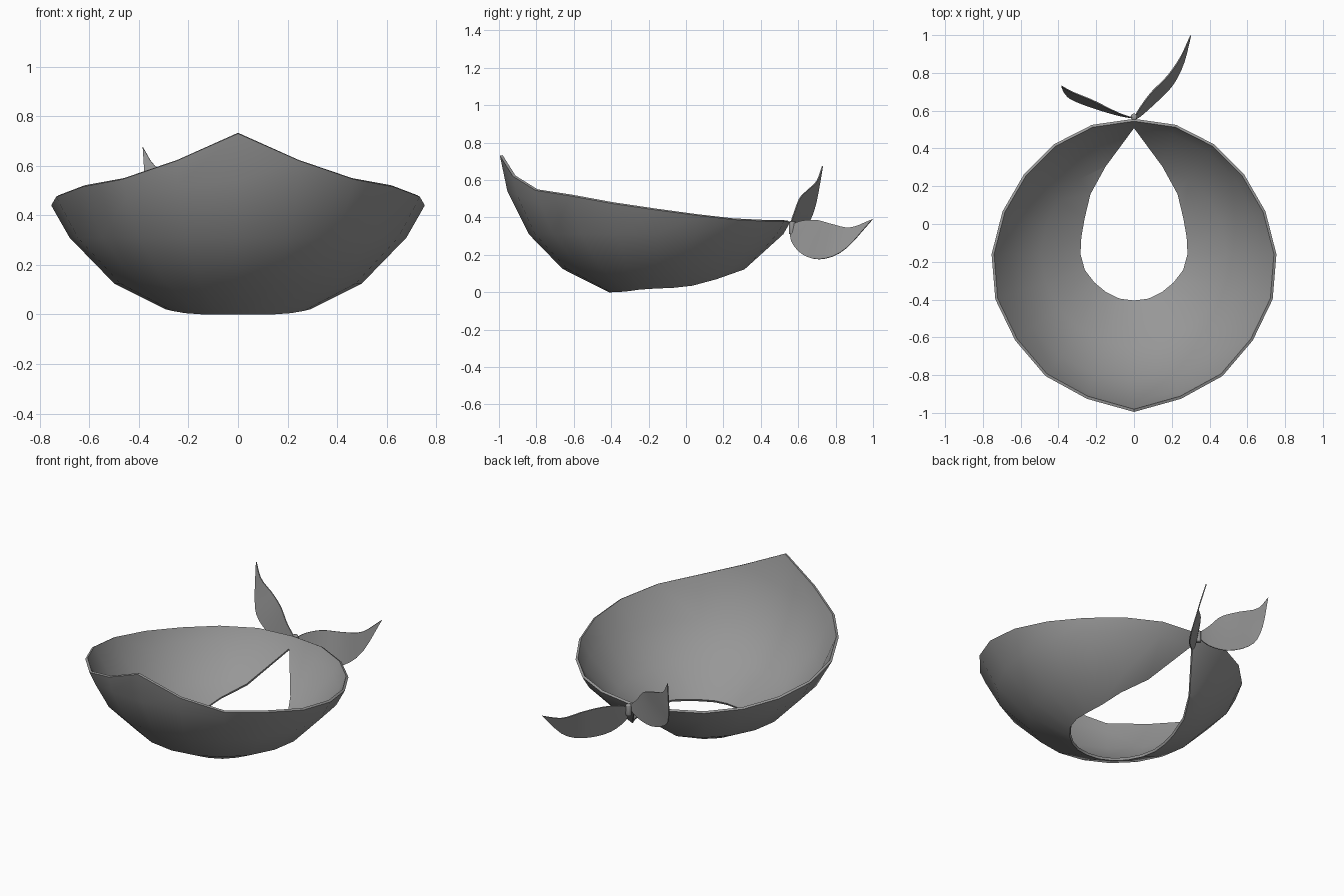
import bpy, bmesh, math
from mathutils import Vector

if "Cube" in bpy.data.objects:
    bpy.data.objects.remove(bpy.data.objects["Cube"])

CY = -0.16  # centre of the bowl in y

cloth = bpy.data.materials.new("dark_cloth")
cloth.diffuse_color = (0.31, 0.31, 0.31, 1)
cloth.use_nodes = True
cloth.node_tree.nodes["Principled BSDF"].inputs["Base Color"].default_value = cloth.diffuse_color


def finish(ob):
    """Apply modifiers, colour, then smooth so thin edges stay sharp."""
    bpy.ops.object.select_all(action="DESELECT")
    ob.select_set(True)
    bpy.context.view_layer.objects.active = ob
    for m in list(ob.modifiers):
        bpy.ops.object.modifier_apply(modifier=m.name)
    ob.data.materials.clear()
    ob.data.materials.append(cloth)
    bpy.ops.object.shade_smooth_by_angle(angle=math.radians(45))


def make(name, rows, thick, closed, offset):
    """Skin rows of points into a thin smooth shell."""
    bm = bmesh.new()
    cache = {}

    def vert(p):
        key = tuple(round(c, 4) for c in p)
        if key not in cache:
            cache[key] = bm.verts.new(key)
        return cache[key]

    grid = [[vert(p) for p in r] for r in rows]
    n = len(grid)
    for i in range(n if closed else n - 1):
        a, b = grid[i], grid[(i + 1) % n]
        for j in range(len(a) - 1):
            vs = list(dict.fromkeys([a[j], b[j], b[j + 1], a[j + 1]]))
            if len(vs) > 2:
                bm.faces.new(vs)
    me = bpy.data.meshes.new(name)
    bm.to_mesh(me)
    bm.free()
    ob = bpy.data.objects.new(name, me)
    bpy.context.collection.objects.link(ob)
    mod = ob.modifiers.new("thickness", "SOLIDIFY")
    mod.thickness, mod.offset = thick, offset
    finish(ob)


def interp(x, table):
    for (x0, y0), (x1, y1) in zip(table, table[1:]):
        if x <= x1:
            return y0 + (y1 - y0) * (x - x0) / (x1 - x0)
    return table[-1][1]


# Cloth band: half of 20 columns, (hole radius, rim radius, rim height)
profile = [(.245, 0), (.255, 0), (.29, .02), (.33, .035), (.4, .07), (.5, .125), (.68, .31), (.72, .375)]
half = [(.252, .835, .73), (.254, .805, .62), (.256, .797, .545), (.264, .777, .515),
        (.28, .772, .475), (.29, .754, .44), (.30, .732, .41), (.33, .72, .388),
        (.40, .72, .38), (.494, .72, .38), (.68, .717, .375)]
shoulder = [(.795, .54), (.782, .52), (.764, .47)]  # extra ring under the front peak
rows = []
for i in range(20):
    k = min(i, 20 - i)
    hole, rim, top = half[k]
    a = i * math.tau / 20
    pts = [(hole, interp(hole, profile))]
    for r in (.5, .68):
        r = max(r, hole)
        pts.append((r, interp(r, profile)))
    pts.append(shoulder[k] if k < 3 else (rim, top))
    pts.append((rim, top))
    rows.append([(r * math.sin(a), CY - r * math.cos(a), z) for r, z in pts])
make("cloth_band", rows, 0.015, True, -1)


def spline(pts, steps):
    """Catmull-Rom samples through pts."""
    p = [Vector(q) for q in pts]
    p = [2 * p[0] - p[1]] + p + [2 * p[-1] - p[-2]]
    out, segs = [], len(pts) - 1
    for k in range(steps + 1):
        u = k / steps * segs
        s = min(int(u), segs - 1)
        t = u - s
        a, b, c, d = p[s:s + 4]
        out.append(0.5 * (2 * b + (c - a) * t + (2 * a - 5 * b + 4 * c - d) * t * t
                          + (3 * b - a - 3 * c + d) * t ** 3))
    return out


def tail(name, upper, lower):
    up, lo = spline(upper, 16), spline(lower, 16)
    make(name, [[a.lerp(b, f / 4) for f in range(5)] for a, b in zip(up, lo)], 0.006, False, 0)


# Two loose cloth tails behind the knot
tail("right_tail",
     [(0, .56, .36), (.035, .62, .382), (.095, .7, .386), (.175, .78, .365), (.245, .88, .346), (.3, .997, .39)],
     [(0, .56, .345), (.025, .565, .27), (.1, .63, .198), (.2, .73, .178), (.262, .85, .23), (.3, .997, .39)])
tail("left_tail",
     [(0, .56, .37), (-.065, .58, .43), (-.13, .61, .505), (-.22, .655, .55), (-.33, .7, .595), (-.384, .73, .675)],
     [(0, .56, .35), (-.08, .575, .31), (-.2, .61, .31), (-.325, .657, .375), (-.368, .695, .48), (-.384, .73, .675)])

# Knot
bpy.ops.mesh.primitive_cylinder_add(vertices=10, radius=0.018, depth=0.07, location=(0, .568, .345))
knot = bpy.context.object
knot.name = "knot"
bev = knot.modifiers.new("bevel", "BEVEL")
bev.width, bev.segments = 0.006, 2
finish(knot)
